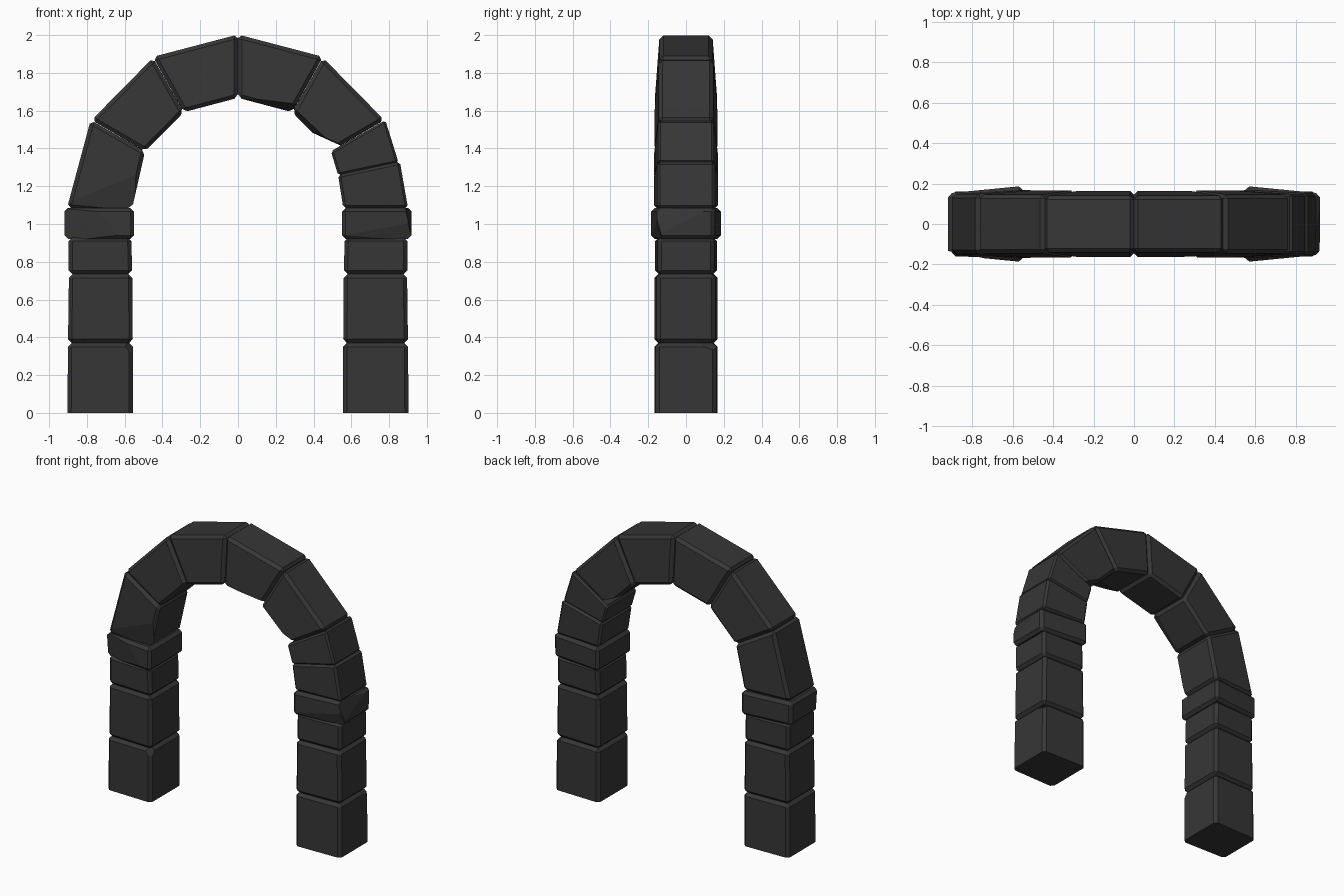
import bpy, bmesh
from mathutils import Vector

if "Cube" in bpy.data.objects:
    bpy.data.objects.remove(bpy.data.objects["Cube"])

stone = bpy.data.materials.new("dark_stone")
stone.diffuse_color = (0.037, 0.037, 0.038, 1)
stone.use_nodes = True
stone.node_tree.nodes["Principled BSDF"].inputs["Base Color"].default_value = stone.diffuse_color


def block(name, outline, outer, inner, chips=(), bevel=0.02):
    """Stone block from an xz outline (outer low, inner low, inner high, outer high).
    outer / inner are half depths; each chip is three points of a cutting plane."""
    bm = bmesh.new()
    depth = (outer, inner, inner, outer)
    rings = [[bm.verts.new((x, s * d, z)) for (x, z), d in zip(outline, depth)]
             for s in (-1, 1)]
    front, back = rings
    bm.faces.new(front)
    bm.faces.new(back[::-1])
    for i in range(4):
        j = (i + 1) % 4
        bm.faces.new((front[j], front[i], back[i], back[j]))
    bmesh.ops.recalc_face_normals(bm, faces=bm.faces)
    # chamfer everything except edges resting on the ground
    edges = [e for e in bm.edges if max(v.co.z for v in e.verts) > 0.001]
    bmesh.ops.bevel(bm, geom=edges, offset=bevel, offset_type='OFFSET',
                    segments=1, profile=0.5, affect='EDGES')
    centre = Vector((sum(p[0] for p in outline) / 4, 0, sum(p[1] for p in outline) / 4))
    for chip in chips:
        a, b, c = (Vector(p) for p in chip)
        n = (b - a).cross(c - a).normalized()
        if n.dot(centre - a) > 0:
            n = -n
        cut = bmesh.ops.bisect_plane(bm, geom=bm.verts[:] + bm.edges[:] + bm.faces[:],
                                     plane_co=a, plane_no=n, clear_outer=True)
        rim = [g for g in cut["geom_cut"] if isinstance(g, bmesh.types.BMEdge)]
        if rim:
            bmesh.ops.holes_fill(bm, edges=rim, sides=0)
    bmesh.ops.recalc_face_normals(bm, faces=bm.faces)
    me = bpy.data.meshes.new(name)
    bm.to_mesh(me)
    bm.free()
    me.materials.append(stone)
    bpy.context.collection.objects.link(bpy.data.objects.new(name, me))


# chipped corners and cracks, by block name
chips = {
    "left_base": [((-0.60, -0.166, 0.36), (-0.56, -0.166, 0.30), (-0.56, -0.12, 0.36))],
    "right_base": [((0.90, 0.06, 0.36), (0.90, 0.15, 0.33), (0.86, 0.12, 0.37))],
    "left_capital": [((-0.92, -0.13, 1.03), (-0.68, -0.17, 0.93), (-0.85, -0.135, 0.92))],
    "right_capital": [((0.66, -0.175, 0.95), (0.92, -0.147, 0.99), (0.80, -0.145, 0.92)),
                      ((0.918, -0.12, 0.96), (0.918, 0.03, 1.04), (0.90, -0.10, 1.05))],
    "left_springer": [((-0.82, -0.153, 1.15), (-0.53, -0.165, 1.24), (-0.58, -0.14, 1.09))],
    "left_haunch": [((-0.46, -0.165, 1.44), (-0.30, -0.165, 1.61), (-0.36, -0.12, 1.52))],
    "right_haunch": [((0.39, -0.16, 1.49), (0.50, -0.16, 1.44), (0.39, 0.16, 1.485)),
                     ((0.30, -0.165, 1.61), (0.48, -0.165, 1.44), (0.38, -0.10, 1.49))],
    "right_crown": [((0.03, -0.165, 1.67), (0.28, -0.165, 1.64), (0.15, -0.08, 1.63))],
}

# repeated blocks: outline for the right half, outer and inner half depth
parts = {
    "base": ([(.903, 0), (.557, 0), (.557, .37), (.9, .37)], .16, .168),
    "shaft": ([(.9, .37), (.557, .37), (.56, .735), (.895, .735)], .155, .168),
    "neck": ([(.897, .735), (.56, .735), (.565, .93), (.897, .93)], .15, .165),
    "capital": ([(.918, .92), (.55, .92), (.55, 1.085), (.92, 1.085)], .152, .188),
    "haunch": ([(.775, 1.55), (.492, 1.385), (.287, 1.592), (.45, 1.88)], .145, .168),
    "crown": ([(.45, 1.885), (.287, 1.592), (0, 1.668), (0, 2.003)], .14, .165),
}
for side, s in (("left", -1), ("right", 1)):
    for part, (outline, outer, inner) in parts.items():
        name = side + "_" + part
        block(name, [(s * x, z) for x, z in outline], outer, inner, chips.get(name, ()))

# left springer is whole, the right one is split by a crack
block("left_springer", [(-.905, 1.085), (-.56, 1.085), (-.492, 1.385), (-.78, 1.55)],
      .148, .17, chips["left_springer"])
block("right_springer_lower", [(.9, 1.085), (.557, 1.085), (.53, 1.26), (.857, 1.33)],
      .152, .17, bevel=0.014)
block("right_springer_upper", [(.85, 1.325), (.53, 1.258), (.492, 1.385), (.78, 1.55)],
      .147, .166, bevel=0.012)
